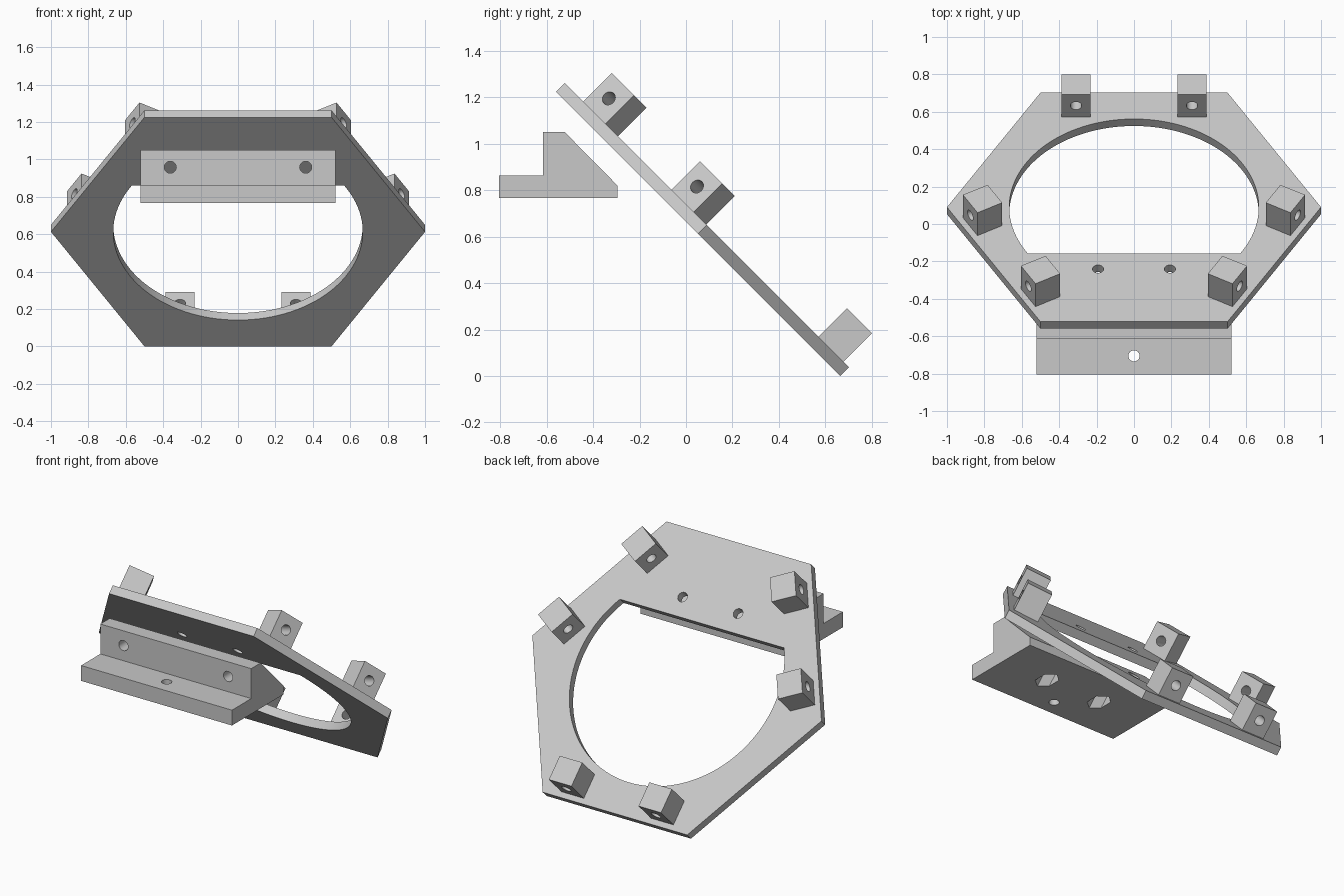
import bpy, bmesh
from math import radians, cos, sin, asin, pi
from mathutils import Matrix, Vector

if "Cube" in bpy.data.objects:
    bpy.data.objects.remove(bpy.data.objects["Cube"], do_unlink=True)

grey = bpy.data.materials.new("light_grey")
grey.use_nodes = True
grey.diffuse_color = (0.58, 0.58, 0.58, 1)
grey.node_tree.nodes["Principled BSDF"].inputs["Base Color"].default_value = grey.diffuse_color


def prism(name, points, low, high, matrix):
    """Extrude a counter-clockwise outline along its local z."""
    bm = bmesh.new()
    face = bm.faces.new([bm.verts.new((x, y, low)) for x, y in points])
    grown = bmesh.ops.extrude_face_region(bm, geom=[face])["geom"]
    verts = [g for g in grown if isinstance(g, bmesh.types.BMVert)]
    bmesh.ops.translate(bm, verts=verts, vec=(0, 0, high - low))
    bmesh.ops.recalc_face_normals(bm, faces=bm.faces)
    bm.transform(matrix)
    mesh = bpy.data.meshes.new(name)
    bm.to_mesh(mesh)
    bm.free()
    mesh.materials.append(grey)
    obj = bpy.data.objects.new(name, mesh)
    bpy.context.collection.objects.link(obj)
    return obj


def ring(radius, sides, start=0.0):
    return [(radius * cos(start + 2 * pi * i / sides),
             radius * sin(start + 2 * pi * i / sides)) for i in range(sides)]


def activate(obj):
    bpy.ops.object.select_all(action="DESELECT")
    obj.select_set(True)
    bpy.context.view_layer.objects.active = obj


def cut(obj, points, low, high, matrix):
    cutter = prism("cutter", points, low, high, matrix)
    cutter.hide_render = True
    activate(obj)
    mod = obj.modifiers.new("cut", "BOOLEAN")
    mod.operation, mod.solver, mod.object = "DIFFERENCE", "EXACT", cutter
    bpy.ops.object.modifier_apply(modifier=mod.name)
    bpy.data.objects.remove(cutter, do_unlink=True)


def finish(obj):
    activate(obj)
    bpy.ops.object.shade_smooth_by_angle(angle=radians(30))


move = lambda x, y, z: Matrix.Translation(Vector((x, y, z)))
tilt = Matrix.Rotation(radians(-45), 4, "X")
along_y = Matrix.Rotation(radians(-90), 4, "X")
frame = move(0, 0.0525, 0.6125) @ tilt      # plate frame: local y runs down the slope
thick = 0.053
bolt = ring(0.03, 24)

# Hexagonal plate with a round opening that is flat on its upper side
plate = prism("hexagon_plate", ring(1, 6), 0, thick, frame)
flat, radius, steps = 0.35, 0.667, 80
first = -asin(flat / radius)
sweep = pi - 2 * first
opening = [(radius * cos(first + sweep * i / steps),
            radius * sin(first + sweep * i / steps)) for i in range(steps + 1)]
cut(plate, opening, -0.1, 0.2, frame)
for side in (-1, 1):
    cut(plate, bolt, -0.1, 0.2, frame @ move(0.192 * side, -0.467, 0))
finish(plate)

# Pairs of drilled blocks on three alternate edges
for edge, turn in (("lower", 0), ("left", -120), ("right", 120)):
    for label, side in (("a", -1), ("b", 1)):
        place = frame @ Matrix.Rotation(radians(turn), 4, "Z") @ move(0.31 * side, 0.756, 0)
        w, d = 0.078, 0.076
        block = prism(f"{edge}_block_{label}", [(-w, -d), (w, -d), (w, d), (-w, d)],
                      thick, 0.226, place)
        cut(block, bolt, -0.2, 0.2, place @ move(0, 0, 0.14) @ along_y)
        finish(block)

# Mounting bracket, profile in y and z swept across x
to_x = Matrix(((0, 0, 1, 0), (1, 0, 0, 0), (0, 1, 0, 0), (0, 0, 0, 1)))
profile = [(-0.805, 0.767), (-0.295, 0.767), (-0.295, 0.82), (-0.522, 1.05),
           (-0.615, 1.05), (-0.615, 0.863), (-0.805, 0.863)]
bracket = prism("mounting_bracket", profile, -0.522, 0.522, to_x)
cut(bracket, bolt, 0.5, 1, move(0, -0.705, 0))
for side in (-1, 1):
    cut(bracket, ring(0.032, 24), -0.3, 0.4, move(0.362 * side, -0.5, 0.958) @ along_y)
    # Sloping bolt hole with a hexagonal nut pocket opening underneath
    seat = move(0.192 * side, -0.39, 0.915) @ tilt
    cut(bracket, bolt, -0.4, 0.1, seat)
    cut(bracket, ring(0.06, 6, pi / 2), -0.4, -0.1, seat)
finish(bracket)
